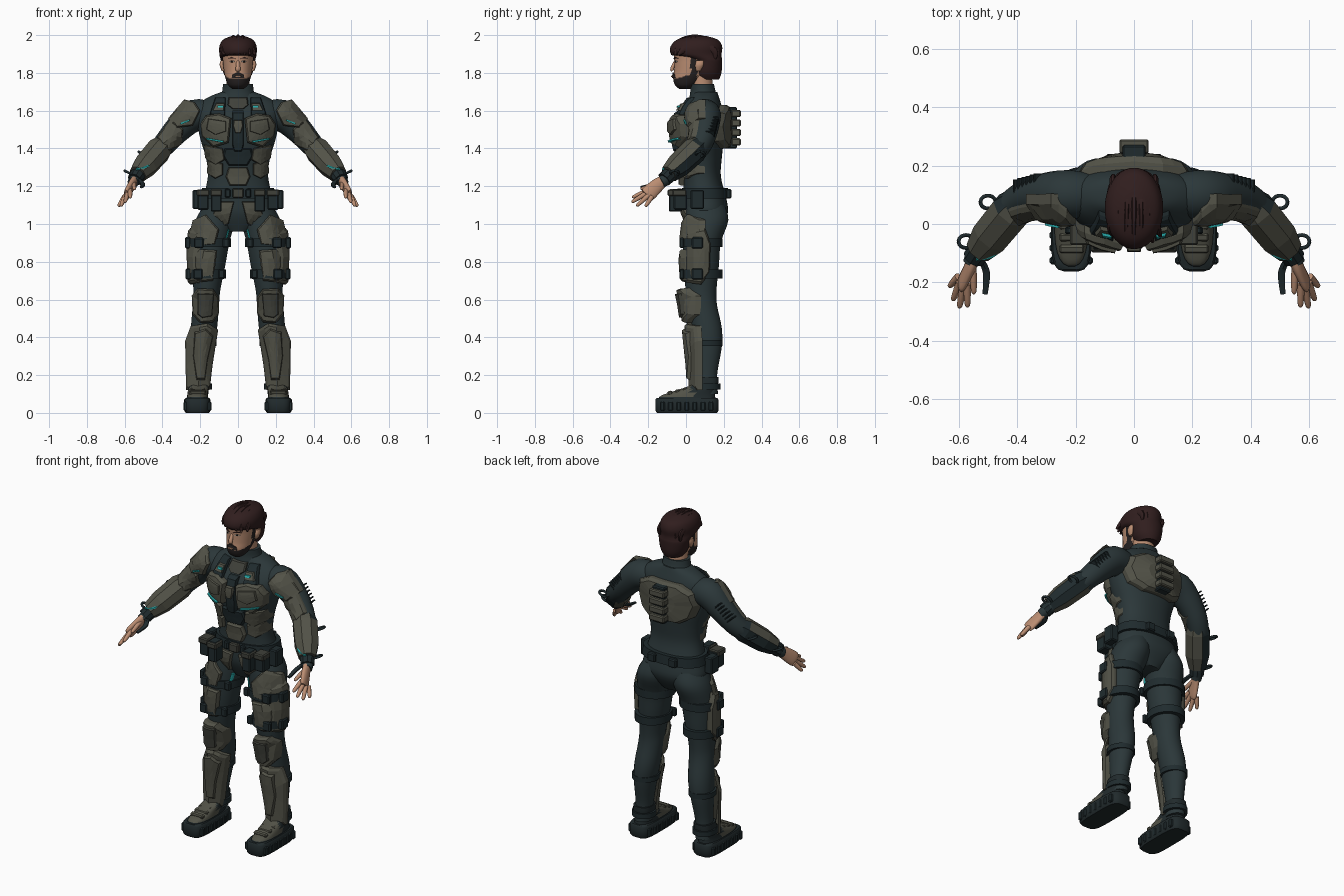
import bpy, bmesh, math
from mathutils import Vector, Matrix, Euler
from mathutils.bvhtree import BVHTree

if "Cube" in bpy.data.objects:
    bpy.data.objects.remove(bpy.data.objects["Cube"])

X, Y, Z = Vector((1, 0, 0)), Vector((0, 1, 0)), Vector((0, 0, 1))


def material(name, *rgb):
    mat = bpy.data.materials.new(name)
    mat.use_nodes = True
    mat.diffuse_color = (*rgb, 1)
    mat.node_tree.nodes["Principled BSDF"].inputs["Base Color"].default_value = (*rgb, 1)
    return mat


suit = material("suit_cloth", .024, .038, .041)
armour = material("armour_olive", .085, .085, .064)
trim = material("armour_shadow", .05, .052, .042)
strap = material("strap_dark", .014, .024, .027)
rubber = material("boot_rubber", .015, .023, .025)
skin = material("skin", .5, .27, .17)
hair = material("hair_brown", .03, .013, .013)
beard = material("beard_dark", .02, .016, .016)
glow = material("glow_teal", .02, .4, .4)
white = material("eye_white", .5, .5, .45)


def finish(name, bm, mats, mirror=False, smooth=False, rule=None):
    """Turn a bmesh into an object, colour it by rule and mirror it."""
    bmesh.ops.recalc_face_normals(bm, faces=bm.faces)
    mesh = bpy.data.meshes.new(name)
    bm.to_mesh(mesh)
    bm.free()
    obj = bpy.data.objects.new(name, mesh)
    bpy.context.collection.objects.link(obj)
    for mat in mats if isinstance(mats, tuple) else (mats,):
        mesh.materials.append(mat)
    if rule:
        for poly in mesh.polygons:
            poly.material_index = int(rule(poly.center, poly.normal))
    if smooth:
        mesh.shade_smooth()
        mesh.set_sharp_from_angle(angle=math.radians(50))
    if mirror:
        obj.modifiers.new("mirror", "MIRROR").use_mirror_merge = False
    return obj


def spline(rows, steps):
    """Catmull-Rom interpolation through rows of numbers."""
    out = []
    for i in range(len(rows) - 1):
        a, b, c, d = (rows[max(0, min(len(rows) - 1, i + k))] for k in (-1, 0, 1, 2))
        for s in range(steps):
            t = s / steps
            out.append([q + t / 2 * (r - p + t * (2*p - 5*q + 4*r - w + t * (3*(q - r) + w - p)))
                        for p, q, r, w in zip(a, b, c, d)])
    return out + [list(rows[-1])]


def tube(name, rings, mats, ref=None, n=24, steps=4, power=2, mirror=False, smooth=True, rule=None):
    """Loft rings (x, y, z, rx, ry); level rings, or square to the path if ref is given."""
    rings = spline(rings, steps)
    bm, loops = bmesh.new(), []
    for i, ring in enumerate(rings):
        u, v = X, Y
        if ref:
            ahead, behind = rings[min(i + 1, len(rings) - 1)], rings[max(i - 1, 0)]
            t = (Vector(ahead[:3]) - Vector(behind[:3])).normalized()
            u = t.cross(ref).normalized()
            v = u.cross(t)
        loop = []
        for k in range(n):
            a = (k + .5) * math.tau / n
            cu, cv = (math.copysign(abs(f) ** (2 / power), f) for f in (math.cos(a), math.sin(a)))
            loop.append(bm.verts.new(Vector(ring[:3]) + u * cu * ring[3] + v * cv * ring[4]))
        loops.append(loop)
    for low, high in zip(loops, loops[1:]):
        for k in range(n):
            bm.faces.new((low[k - 1], low[k], high[k], high[k - 1]))
    bm.faces.new(loops[0])
    bm.faces.new(loops[-1])
    return finish(name, bm, mats, mirror, smooth, rule)


def box(name, centre, size, mat, rot=(0, 0, 0), mirror=True, bevel=.006):
    bm = bmesh.new()
    place = Matrix.Translation(centre) @ Euler(rot).to_matrix().to_4x4() @ Matrix.Diagonal((*size, 1))
    bmesh.ops.create_cube(bm, size=1, matrix=place)
    bmesh.ops.bevel(bm, geom=bm.edges[:], offset=bevel, segments=1, affect="EDGES")
    return finish(name, bm, mat, mirror)


VIEWS = {"front": (Y, X), "back": (-Y, X), "side": (-X, Y)}


def plate(name, outline, mat, target, rise, face="front", mirror=True, sink=.02, cut=.9):
    """Chamfered armour plate whose outline is projected onto a body surface."""
    d, u_axis = VIEWS[face]
    middle = d * d.dot(X * .15 + Y * .08)

    def spot(p, lift):
        flat = u_axis * p.x + Z * p.y
        hit = target.ray_cast(flat - d * 2, d)[0] or target.find_nearest(flat + middle)[0]
        return flat + d * (hit.dot(d) - lift)

    pts = [Vector(p) for p in outline]
    pts = [q for a, b in zip(pts, pts[1:] + pts[:1]) for q in (a, (a + b) / 2)]
    centre = sum(pts, Vector((0, 0))) / len(pts)
    bm = bmesh.new()
    loops = [[bm.verts.new(spot(centre + (p - centre) * s, lift)) for p in pts]
             for s, lift in ((1, -sink), (1, rise * .6), (cut, rise), (.45, rise))]
    for low, high in zip(loops, loops[1:]):
        for k in range(len(pts)):
            bm.faces.new((low[k - 1], low[k], high[k], high[k - 1]))
    tip = bm.verts.new(spot(centre, rise))
    for k in range(len(pts)):
        bm.faces.new((loops[-1][k - 1], loops[-1][k], tip))
    return finish(name, bm, mat, mirror)


def strip(name, a, b, width, mat, target, rise, **options):
    a, b = Vector(a), Vector(b)
    side = (b - a).orthogonal().normalized() * width / 2
    return plate(name, (a + side, b + side, b - side, a - side), mat, target, rise, **options)


def both(half):
    return half + [(-x, z) for x, z in reversed(half)]


def surface(obj):
    return BVHTree.FromPolygons([v.co for v in obj.data.vertices], [p.vertices for p in obj.data.polygons])


# Body suit
torso = surface(tube("torso", [
    (0, .1, .96, .07, .07), (0, .105, 1.05, .19, .115), (0, .1, 1.13, .185, .115), (0, .085, 1.25, .16, .1),
    (0, .08, 1.35, .17, .11), (0, .075, 1.45, .2, .125), (0, .075, 1.55, .22, .125),
    (0, .09, 1.62, .22, .1), (0, .1, 1.67, .16, .075), (0, .1, 1.7, .085, .065)], suit, n=40, power=2.2))
leg = surface(tube("leg", [
    (.1, .105, 1.1, .08, .1), (.12, .11, 1.02, .105, .115), (.145, .085, .9, .1, .1), (.155, .08, .78, .088, .095),
    (.165, .08, .65, .072, .082), (.17, .09, .57, .07, .075), (.18, .11, .45, .07, .08),
    (.19, .115, .35, .062, .075), (.2, .11, .2, .048, .055), (.205, .11, .1, .05, .06)], suit, mirror=True))
arm = surface(tube("arm", [
    (.13, .1, 1.57, .07, .07), (.23, .1, 1.575, .085, .085), (.32, .1, 1.5, .07, .072), (.4, .07, 1.41, .06, .06),
    (.48, -.02, 1.32, .052, .052), (.545, -.11, 1.235, .032, .032), (.555, -.13, 1.22, .03, .03)],
    suit, ref=Z, mirror=True))
tube("collar", [(0, .095, 1.66, .1, .08), (0, .09, 1.7, .085, .068), (0, .085, 1.74, .08, .064)], suit)
tube("neck", [(0, .09, 1.68, .062, .056), (0, .075, 1.82, .06, .06)], skin)

# Head, with the beard painted by height
head = surface(tube("head", [
    (0, -.005, 1.715, .03, .03), (0, 0, 1.735, .052, .058), (0, .015, 1.77, .066, .083), (0, .035, 1.81, .074, .098),
    (0, .045, 1.86, .08, .107), (0, .05, 1.91, .083, .113), (0, .05, 1.96, .07, .09)], (skin, beard), n=48, steps=7,
    rule=lambda c, n: c.y < .06 and (c.z < 1.77 + max(0, c.y + .05) * .3 or (c.y > .025 and c.z < 1.88))))
tube("nose", [(0, -.05, 1.87, .008, .008), (0, -.073, 1.825, .013, .01), (0, -.07, 1.812, .012, .008)], skin, ref=Y, n=10)
plate("moustache", both([(.006, 1.802), (.03, 1.79), (.034, 1.772)]), beard, head, .007, mirror=False, sink=.01)
plate("lips", both([(.01, 1.785), (.018, 1.781), (.012, 1.777)]), skin, head, .012, mirror=False, sink=.005)
plate("eye", [(.016, 1.86), (.03, 1.867), (.046, 1.86), (.03, 1.855)], white, head, .002)
plate("iris", [(.027, 1.865), (.036, 1.865), (.036, 1.856), (.027, 1.856)], beard, head, .004)
plate("eyebrow", [(.012, 1.874), (.03, 1.884), (.054, 1.876), (.03, 1.876)], hair, head, .006)
tube("ear", [(.078, .065, 1.81, .008, .012), (.085, .07, 1.84, .012, .022), (.083, .075, 1.865, .01, .02)], skin, mirror=True)

# Hair: nape, cap and swept locks
tube("hair_cap", [
    (0, .115, 1.765, .055, .06), (0, .11, 1.8, .078, .078), (0, .11, 1.86, .09, .082), (0, .085, 1.88, .095, .105),
    (0, .055, 1.9, .099, .134), (0, .055, 1.94, .099, .137), (0, .06, 1.975, .08, .11), (0, .06, 1.995, .035, .05)], hair, n=32)
for i in range(7):
    s = (i - 3) * .027
    drop = s * s * 5
    tube("hair_lock", [(s + .01, -.075 + drop, 1.895, .006, .006), (s, -.045 + drop, 1.955 - drop, .019, .012),
         (s * .9, .05, 1.985 - drop, .02, .012), (s * .9, .15, 1.95 - drop, .018, .012),
         (s * .8, .18 - drop, 1.86, .006, .006)], hair, ref=X, n=8)

# Chest and belly armour
plate("chest_plate", [(.035, 1.56), (.1, 1.585), (.17, 1.575), (.2, 1.53), (.19, 1.46), (.13, 1.405), (.05, 1.43)], armour, torso, .042)
plate("chest_upper_plate", [(.06, 1.545), (.16, 1.56), (.17, 1.5), (.12, 1.47), (.06, 1.49)], armour, torso, .052)
plate("vest_strap", [(.065, 1.67), (.12, 1.67), (.15, 1.58), (.07, 1.57)], strap, torso, .024)
plate("vest_pad", [(.07, 1.64), (.115, 1.64), (.135, 1.6), (.075, 1.6)], armour, torso, .036)
strip("vest_light", (.075, 1.622), (.11, 1.622), .01, glow, torso, .045)
strip("chest_light", (.075, 1.435), (.17, 1.452), .011, glow, torso, .056)
plate("sternum", both([(.03, 1.6), (.03, 1.42), (.02, 1.38)]), strap, torso, .03, mirror=False)
plate("sternum_badge", both([(.022, 1.55), (.026, 1.52), (.014, 1.48)]), armour, torso, .042, mirror=False)
plate("neck_guard", both([(.05, 1.67), (.055, 1.63), (.03, 1.61)]), trim, torso, .02, mirror=False)
plate("upper_belly_plate", both([(.07, 1.4), (.08, 1.36), (.05, 1.31)]), strap, torso, .024, mirror=False)
plate("belly_plate", both([(.05, 1.3), (.065, 1.25), (.045, 1.205)]), armour, torso, .026, mirror=False)
plate("rib_plate", [(.08, 1.4), (.18, 1.42), (.175, 1.35), (.12, 1.31), (.07, 1.34)], armour, torso, .026)
plate("waist_plate", [(.08, 1.32), (.16, 1.335), (.165, 1.27), (.12, 1.24), (.08, 1.26)], armour, torso, .024)

# Back plate with its stacked spine
plate("back_plate", both([(.1, 1.63), (.18, 1.59), (.2, 1.52), (.17, 1.44), (.1, 1.4)]), armour, torso, .045, "back", mirror=False)
box("spine_core", (0, .245, 1.51), (.08, .05, .22), strap, mirror=False)
for i in range(4):
    box("spine_block", (0, .265, 1.435 + i * .05), (.1, .05, .038), armour, mirror=False)

# Shoulder and arm armour
plate("shoulder_plate", [(.2, 1.6), (.23, 1.645), (.285, 1.66), (.37, 1.56), (.325, 1.51), (.24, 1.52)], armour, arm, .026)
plate("biceps_plate", [(.29, 1.5), (.355, 1.56), (.43, 1.46), (.37, 1.385), (.3, 1.42)], armour, arm, .018)
strip("shoulder_light", (.255, 1.55), (.305, 1.53), .009, glow, arm, .034)
tube("forearm_guard", [(.395, .075, 1.415, .058, .058), (.42, .045, 1.39, .073, .07), (.49, -.04, 1.31, .07, .066),
     (.53, -.09, 1.265, .05, .05)], (armour, strap), ref=Z, n=8, steps=1, mirror=True, smooth=False,
     rule=lambda c, n: n.y > .15 and n.x > -.2)
tube("wrist_cuff", [(.53, -.09, 1.26, .042, .042), (.547, -.115, 1.235, .04, .04)], strap, ref=Z, n=10, steps=1, mirror=True, smooth=False)
tube("forearm_light", [(.46, -.088, 1.32, .007, .007), (.49, -.112, 1.3, .007, .007), (.54, -.12, 1.29, .007, .007)], glow, ref=Z, n=6, mirror=True)
tube("wrist_blade", [(.52, -.13, 1.23, .012, .012), (.505, -.17, 1.21, .014, .01), (.51, -.24, 1.195, .01, .006)], strap, ref=Z, n=6, mirror=True)
for spot in ((.5, .075, 1.37), (.575, -.06, 1.27)):
    x, y, z = spot
    loop = [(x + .026 * math.cos(a), y + .022 * math.sin(a), z + .012 * math.cos(a), .007, .007)
            for a in (k * math.tau / 12 for k in range(13))]
    tube("arm_ring", loop, strap, ref=Z, n=8, steps=2, mirror=True)
for i in range(6):
    box("arm_rib", (.325 + i * .014, .148 - i * .004, 1.55 - i * .015), (.008, .05, .05), strap, (0, math.radians(45), 0), bevel=.002)

# Hands
tube("palm", [(.545, -.11, 1.235, .026, .022), (.56, -.145, 1.21, .036, .02), (.585, -.195, 1.165, .042, .017),
     (.592, -.21, 1.152, .035, .012)], skin, ref=X, n=16, mirror=True)
for tip, root in (((.57, -.285, 1.14), (.572, -.205, 1.178)), ((.598, -.288, 1.115), (.585, -.21, 1.163)),
                  ((.62, -.262, 1.095), (.597, -.2, 1.15)), ((.633, -.215, 1.093), (.602, -.18, 1.145)),
                  ((.548, -.24, 1.185), (.552, -.15, 1.215))):
    a, b = Vector(root), Vector(tip)
    tube("finger", [(*a.lerp(b, f), r, r) for f, r in ((0, .013), (.5, .012), (.9, .009), (1, .003))], skin, ref=X, n=10, mirror=True)

# Belt, pouches and groin guard
tube("belt", [(0, .1, 1.135, .2, .128), (0, .1, 1.19, .192, .122)], strap, n=32, steps=1, power=2.3)
box("belt_buckle", (0, -.035, 1.163), (.06, .03, .05), trim, mirror=False)
box("belt_tab", (.055, -.03, 1.163), (.03, .025, .045), strap)
box("belt_back_box", (.07, .225, 1.16), (.05, .03, .05), strap)
for x, y, wide, high in ((.115, -.055, .055, .12), (.185, -.03, .06, .1)):
    box("pouch", (x, y, 1.125), (wide, .07, high), strap)
    box("pouch_flap", (x, y - .005, 1.165), (wide + .008, .075, .035), trim)
box("side_pouch", (.215, .06, 1.13), (.05, .07, .1), strap)
plate("groin_guard", [(.02, 1.12), (.1, 1.12), (.14, 1.04), (.1, .97), (.05, 1.0)], armour, torso, .02)

# Thigh armour and straps
plate("thigh_upper_plate", [(.1, .97), (.17, 1.05), (.24, 1.02), (.265, .92), (.22, .88), (.12, .89)], armour, leg, .022)
plate("thigh_lower_plate", [(.11, .86), (.25, .87), (.255, .78), (.23, .69), (.13, .7)], armour, leg, .024)
plate("thigh_side_plate", [(0, .96), (.1, .98), (.13, .9), (.125, .74), (.08, .68), (0, .69)], armour, leg, .028, "side")
strip("thigh_light", (.05, .97), (.065, .91), .01, glow, leg, .012)
for z, x, wide in ((.9, .15, .115), (.735, .162, .1)):
    tube("thigh_strap", [(x, .08, z - .023, wide, .113), (x, .08, z + .023, wide, .113)], strap, steps=1, mirror=True)
    box("strap_buckle", (x + wide, .06, z), (.03, .06, .06), strap)
    box("strap_clip", (x + wide * .5, -.022, z), (.05, .025, .055), strap)
    box("strap_clip_inner", (x - wide * .75, -.005, z), (.035, .025, .05), strap)

# Knee and shin armour
plate("knee_guard", [(.1, .61), (.13, .655), (.215, .66), (.245, .62), (.24, .52), (.2, .475), (.13, .48), (.1, .53)], armour, leg, .05, sink=.0)
plate("knee_cap", [(.125, .635), (.215, .635), (.215, .52), (.19, .5), (.135, .51)], trim, leg, .062)
plate("shin_guard", [(.105, .44), (.16, .475), (.25, .46), (.28, .38), (.275, .12), (.15, .12), (.135, .25)], armour, leg, .04, sink=.0)
plate("shin_panel", [(.13, .41), (.17, .45), (.23, .43), (.24, .3), (.22, .17), (.175, .17), (.16, .28)], armour, leg, .054)
for x, y, z, r in ((.19, .112, .37, .076), (.203, .11, .14, .066)):
    tube("calf_strap", [(x, y, z - .015, r, r + .006), (x, y, z + .015, r, r + .006)], strap, steps=1, mirror=True)

# Boots
tube("boot", [(.215, .005, .065, .06, .155), (.214, .01, .09, .056, .145), (.212, .045, .115, .054, .11), (.205, .1, .15, .055, .07),
     (.203, .11, .19, .053, .062)], (rubber, armour), power=2.6, mirror=True, rule=lambda c, n: c.y < .03 and c.z > .08)
tube("boot_sole", [(.215, .005, 0, .062, .16), (.215, .005, .012, .07, .168), (.215, .005, .07, .07, .168), (.215, .005, .078, .064, .162)],
     rubber, steps=1, power=4, mirror=True)
for i in range(7):
    box("sole_lug", (.215, -.125 + i * .043, .035), (.148, .026, .05), strap)
for i in range(3):
    box("toe_band", (.213, -.085 + i * .04, .105 + i * .008), (.085, .028, .022), armour, (math.radians(14), 0, 0))
